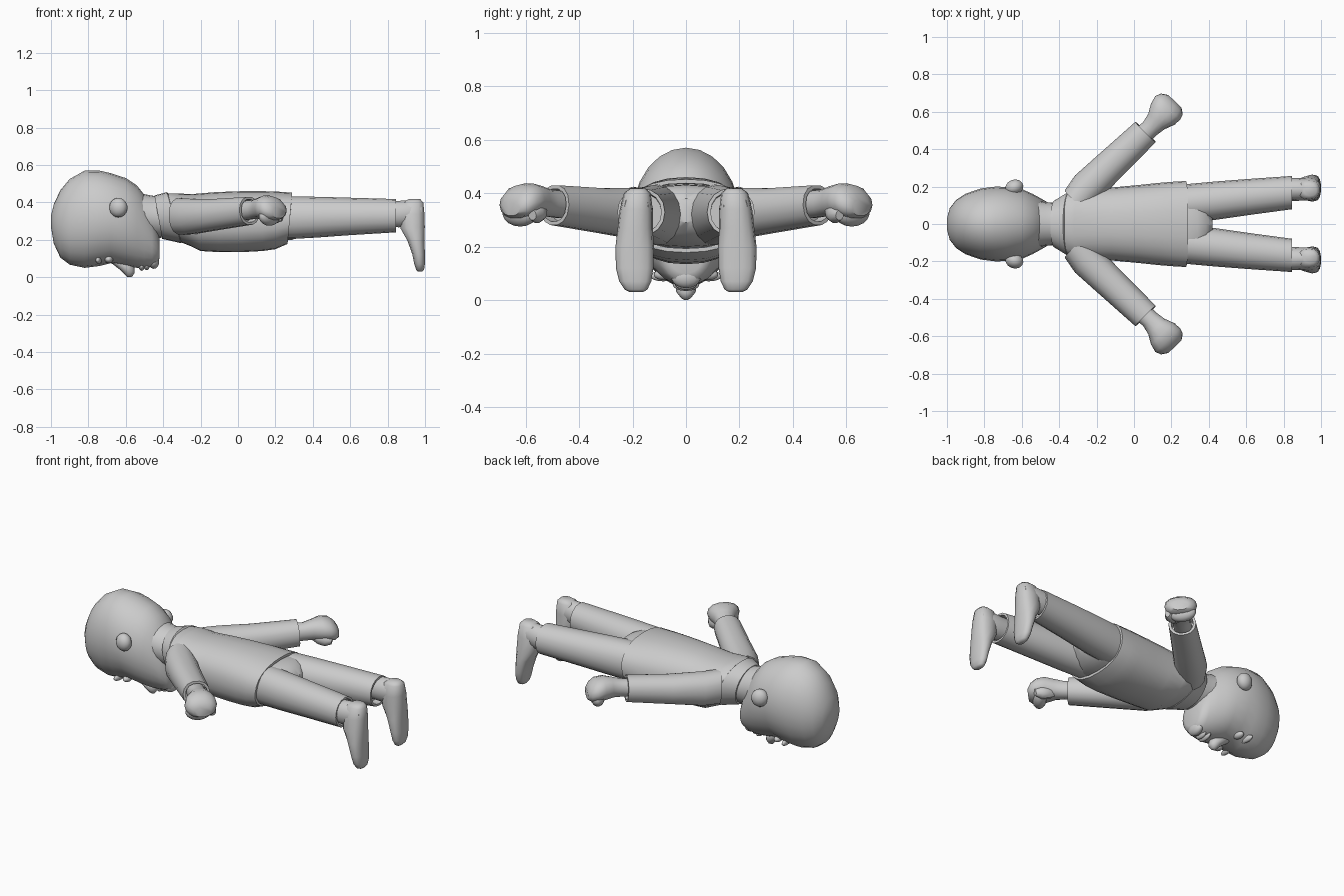
import bpy, bmesh, math
from mathutils import Vector

grey = bpy.data.materials.new("plain grey")
grey.diffuse_color = (0.6, 0.6, 0.6, 1)


def finish(bm, name, angle=40):
    bmesh.ops.recalc_face_normals(bm, faces=bm.faces)
    mesh = bpy.data.meshes.new(name)
    bm.to_mesh(mesh)
    bm.free()
    mesh.materials.append(grey)
    ob = bpy.data.objects.new(name, mesh)
    bpy.context.collection.objects.link(ob)
    bpy.ops.object.select_all(action='DESELECT')
    ob.select_set(True)
    bpy.context.view_layer.objects.active = ob
    bpy.ops.object.shade_smooth_by_angle(angle=math.radians(angle))
    return ob


def loft(name, rings, n=20, power=2.0, angle=40):
    """Skin through rings given as (centre, half axis u, half axis v)."""
    bm = bmesh.new()
    loops = []
    for c, u, v in rings:
        loop = []
        for i in range(n):
            a = 2 * math.pi * i / n
            ca, sa = math.cos(a), math.sin(a)
            e = 2 / power
            loop.append(bm.verts.new(c + u * math.copysign(abs(ca) ** e, ca)
                                     + v * math.copysign(abs(sa) ** e, sa)))
        loops.append(loop)
    for a, b in zip(loops, loops[1:]):
        for i in range(n):
            j = (i + 1) % n
            bm.faces.new((a[i], a[j], b[j], b[i]))
    bm.faces.new(loops[0])
    bm.faces.new(loops[-1])
    return finish(bm, name, angle)


def section(x1, z1, x2, z2, w, y=0.0):
    """Ring across y whose two edge points lie in the xz plane."""
    a, b = Vector((x1, y, z1)), Vector((x2, y, z2))
    return (a + b) / 2, Vector((0, w, 0)), (a - b) / 2


def upright(x, low, high, w, y=0.0):
    return section(x, high, x, low, w, y)


def tube(name, pts, n=14, power=2.0):
    """Tube through (point, half width, half height) with a level side axis."""
    d = (Vector(pts[-1][0]) - Vector(pts[0][0])).normalized()
    side = d.cross(Vector((0, 0, 1))).normalized()
    up = side.cross(d)
    return loft(name, [(Vector(p), side * w, up * h) for p, w, h in pts], n, power)


def ball(name, centre, size, rot=0.0, seg=14):
    bm = bmesh.new()
    bmesh.ops.create_uvsphere(bm, u_segments=seg, v_segments=9, radius=1)
    ob = finish(bm, name, 60)
    ob.location, ob.scale = centre, size
    ob.rotation_euler.z = rot
    return ob


# Head, face pointing down
loft("head", [upright(*r) for r in (
    (-1.0, .27, .33, .03), (-.985, .18, .39, .085), (-.95, .105, .465, .13),
    (-.90, .067, .525, .162), (-.82, .05, .57, .19), (-.74, .06, .57, .2),
    (-.68, .075, .556, .198), (-.60, .06, .53, .187), (-.54, .05, .49, .16),
    (-.50, .05, .44, .138), (-.46, .055, .37, .115), (-.43, .07, .27, .09),
    (-.42, .10, .21, .06))], 24, angle=60)
loft("neck", [upright(*r) for r in (
    (-.58, .23, .46, .13), (-.48, .21, .44, .118), (-.42, .21, .43, .112),
    (-.34, .22, .43, .115))])

# Face features
loft("nose", [section(*r) for r in (
    (-.60, .10, -.72, .10, .035), (-.555, .055, -.67, .07, .042),
    (-.552, .025, -.625, .035, .036), (-.565, .004, -.60, .01, .018),
    (-.58, 0, -.59, 0, .006))], 12, angle=60)
ball("upper_lip", (-.515, 0, .058), (.016, .05, .024))
ball("lower_lip", (-.488, 0, .062), (.016, .042, .024))
ball("chin", (-.45, 0, .085), (.03, .055, .04))

# Shirt body with an open hem
loft("shirt", [section(*r) for r in (
    (-.40, .43, -.34, .21, .135), (-.378, .447, -.30, .185, .172),
    (-.32, .447, -.25, .165, .197), (-.24, .445, -.20, .14, .192),
    (-.12, .455, -.10, .134, .196), (.02, .46, .02, .134, .208),
    (.14, .46, .13, .14, .22), (.22, .457, .20, .15, .226),
    (.29, .452, .265, .178, .23), (.29, .437, .265, .193, .216),
    (.22, .435, .20, .195, .21))], 24, 2.3)
loft("collar", [section(*r) for r in (
    (-.40, .425, -.36, .22, .113), (-.445, .425, -.405, .215, .115),
    (-.447, .437, -.405, .205, .125), (-.38, .455, -.305, .182, .176),
    (-.37, .445, -.295, .19, .168))], 24, 2.1)
loft("trouser_seat", [upright(*r) for r in (
    (.18, .19, .435, .20), (.29, .2, .432, .208), (.34, .22, .43, .19),
    (.385, .25, .415, .12), (.42, .29, .38, .04))], 20, 2.4)

for s, tag in ((-1, "right"), (1, "left")):
    ball(tag + "_ear", (-.64, s * .196, .372), (.05, .042, .052), s * .35)
    # Eyelid and brow
    ball(tag + "_eye", (-.69, s * .085, .095), (.022, .036, .02), s * .1)
    ball(tag + "_brow", (-.745, s * .085, .09), (.016, .05, .02), s * .1)

    # Trouser leg with an open cuff
    loft(tag + "_trouser_leg", [upright(x, lo, hi, w, s * y) for x, lo, hi, w, y in (
        (.22, .205, .43, .098, .108), (.30, .205, .432, .104, .111),
        (.42, .212, .43, .103, .123), (.60, .225, .425, .097, .143),
        (.845, .24, .418, .089, .168), (.845, .253, .405, .076, .168),
        (.80, .255, .4, .074, .166))], 16, 2.1)

    # Ankle and foot
    loft(tag + "_ankle", [upright(x, lo, hi, w, s * .185) for x, lo, hi, w in (
        (.79, .27, .405, .062), (.86, .265, .41, .062), (.93, .27, .415, .058),
        (.98, .30, .40, .045))], 14)
    loft(tag + "_foot", [section(x1, z1, x2, z2, w, s * y) for x1, z1, x2, z2, w, y in (
        (.975, .417, .91, .417, .03, .18), (.992, .40, .88, .40, .05, .182),
        (.998, .34, .865, .33, .062, .186), (1, .27, .868, .26, .066, .19),
        (.998, .20, .905, .195, .072, .192), (1, .12, .932, .12, .07, .192),
        (1, .07, .942, .07, .06, .19), (.995, .04, .952, .04, .043, .187),
        (.985, .03, .96, .03, .025, .185))], 14, 2.4, 50)

    # Sleeve with an open cuff
    tube(tag + "_sleeve", [((x, s * y, z), w, h) for x, y, z, w, h in (
        (-.31, .12, .325, .085, .10), (-.25, .195, .325, .092, .097),
        (-.12, .32, .335, .085, .085), (.062, .492, .355, .077, .076),
        (.062, .492, .355, .062, .062), (.03, .462, .352, .06, .06))], 14, 2.2)

    # Wrist and fist with curled fingers and thumb
    tube(tag + "_hand", [((x, s * y, z), w, h) for x, y, z, w, h in (
        (.04, .47, .357, .052, .052), (.085, .51, .362, .05, .052),
        (.12, .548, .37, .06, .058), (.15, .585, .373, .083, .065),
        (.18, .62, .367, .092, .062), (.203, .642, .355, .08, .05),
        (.218, .655, .345, .05, .03))], 14, 2.2)
    ball(tag + "_curled_fingers", (.168, s * .62, .327), (.042, .078, .052), s * .66)
    tube(tag + "_thumb", [((x, s * y, z), w, h) for x, y, z, w, h in (
        (.13, .54, .345, .022, .03), (.17, .548, .33, .03, .036),
        (.21, .56, .32, .03, .034), (.238, .575, .318, .016, .02))], 10)
